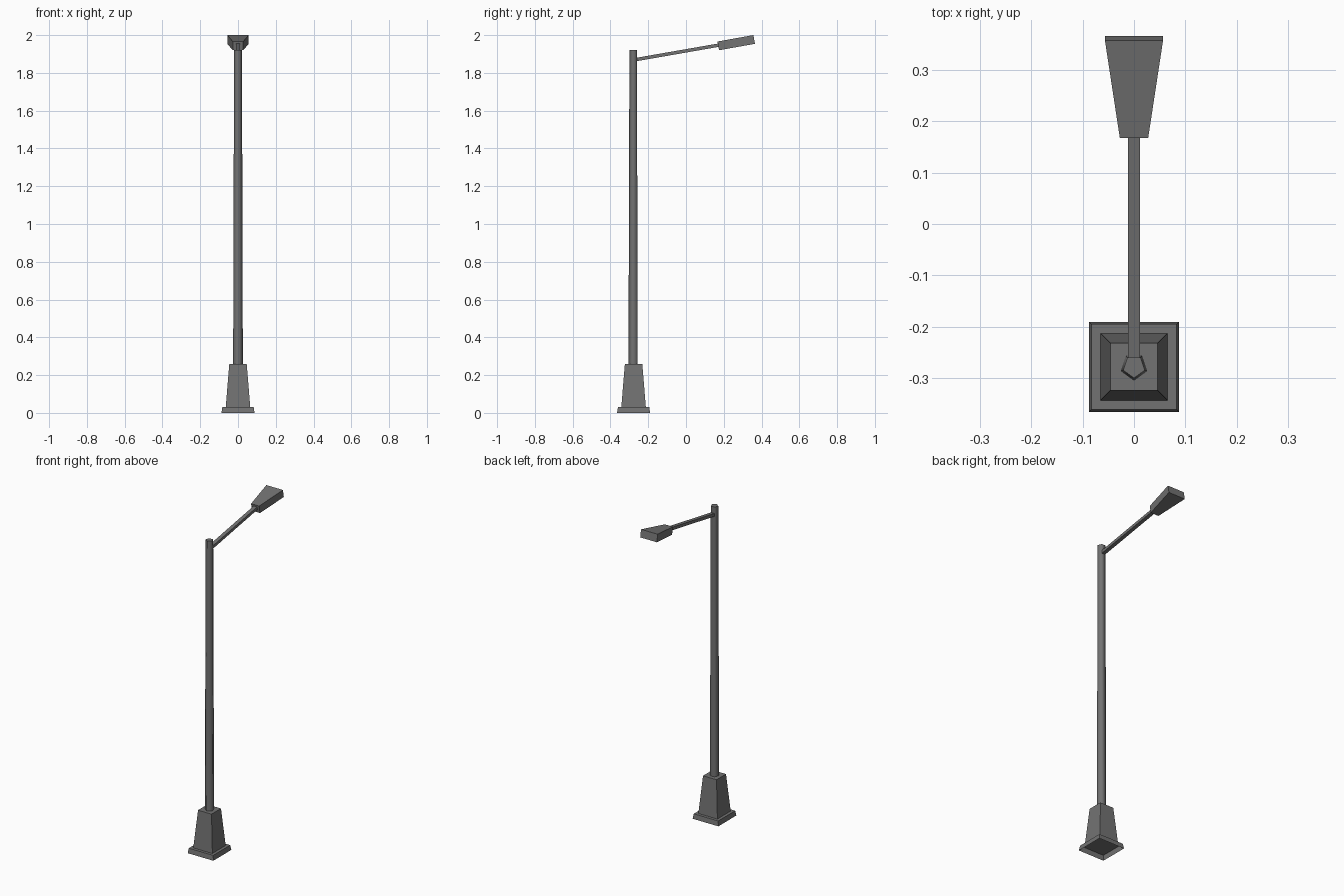
import bpy, bmesh, math
from mathutils import Vector, Matrix

if "Cube" in bpy.data.objects:
    bpy.data.objects.remove(bpy.data.objects["Cube"])

POST_Y = -0.2775

dark = bpy.data.materials.new("dark_metal")
dark.diffuse_color = (0.17, 0.17, 0.17, 1)
dark.use_nodes = True
dark.node_tree.nodes["Principled BSDF"].inputs["Base Color"].default_value = dark.diffuse_color


def loft(name, rings, cap_start=True, cap_end=True, smooth=False):
    """Skin a list of equal-length point rings into one object."""
    bm = bmesh.new()
    loops = [[bm.verts.new(p) for p in ring] for ring in rings]
    n = len(loops[0])
    for a, b in zip(loops, loops[1:]):
        for i in range(n):
            j = (i + 1) % n
            bm.faces.new((a[i], a[j], b[j], b[i])).smooth = smooth
    if cap_start:
        bm.faces.new(loops[0][::-1])
    if cap_end:
        bm.faces.new(loops[-1])
    mesh = bpy.data.meshes.new(name)
    bm.to_mesh(mesh)
    bm.free()
    mesh.materials.append(dark)
    obj = bpy.data.objects.new(name, mesh)
    bpy.context.collection.objects.link(obj)
    return obj


def square(h, z):
    return [(x * h, POST_Y + y * h, z)
            for x, y in ((-1, -1), (1, -1), (1, 1), (-1, 1))]


def pentagon(r, z):
    return [(r * math.sin(a), POST_Y - r * math.cos(a), z)
            for a in (math.tau * i / 5 for i in range(5))]


def arm_ring(centre, w, h, tilt):
    # rectangle standing across the tilted arm direction
    rot = Matrix.Rotation(tilt, 3, 'X')
    return [Vector(centre) + rot @ Vector((x * w, 0, z * h))
            for x, z in ((-1, -1), (1, -1), (1, 1), (-1, 1))]


# Square plinth, open underneath, and tapered pedestal
loft("plinth", [square(0.0875, 0), square(0.083, 0.03)], cap_start=False)
loft("pedestal", [square(0.065, 0.03), square(0.046, 0.26)], cap_start=False)

# Five-sided tapered pole, smooth around, with a flat cap
pole = loft("pole", [pentagon(0.027, 0.26), pentagon(0.022, 1.92)],
            cap_start=False, smooth=True)
bpy.context.view_layer.objects.active = pole
pole.select_set(True)
bpy.ops.object.shade_smooth_by_angle(angle=math.radians(80))

# Raised arm and flared lamp head share one tilted axis
tilt = math.radians(10)
loft("arm", [arm_ring((0, -0.262, 1.871), 0.0117, 0.009, tilt),
             arm_ring((0, 0.174, 1.947), 0.0117, 0.009, tilt)])
loft("lamp_head", [arm_ring((0, 0.171, 1.943), 0.0275, 0.0235, tilt),
                   arm_ring((0, 0.361, 1.977), 0.0565, 0.0235, tilt)])
